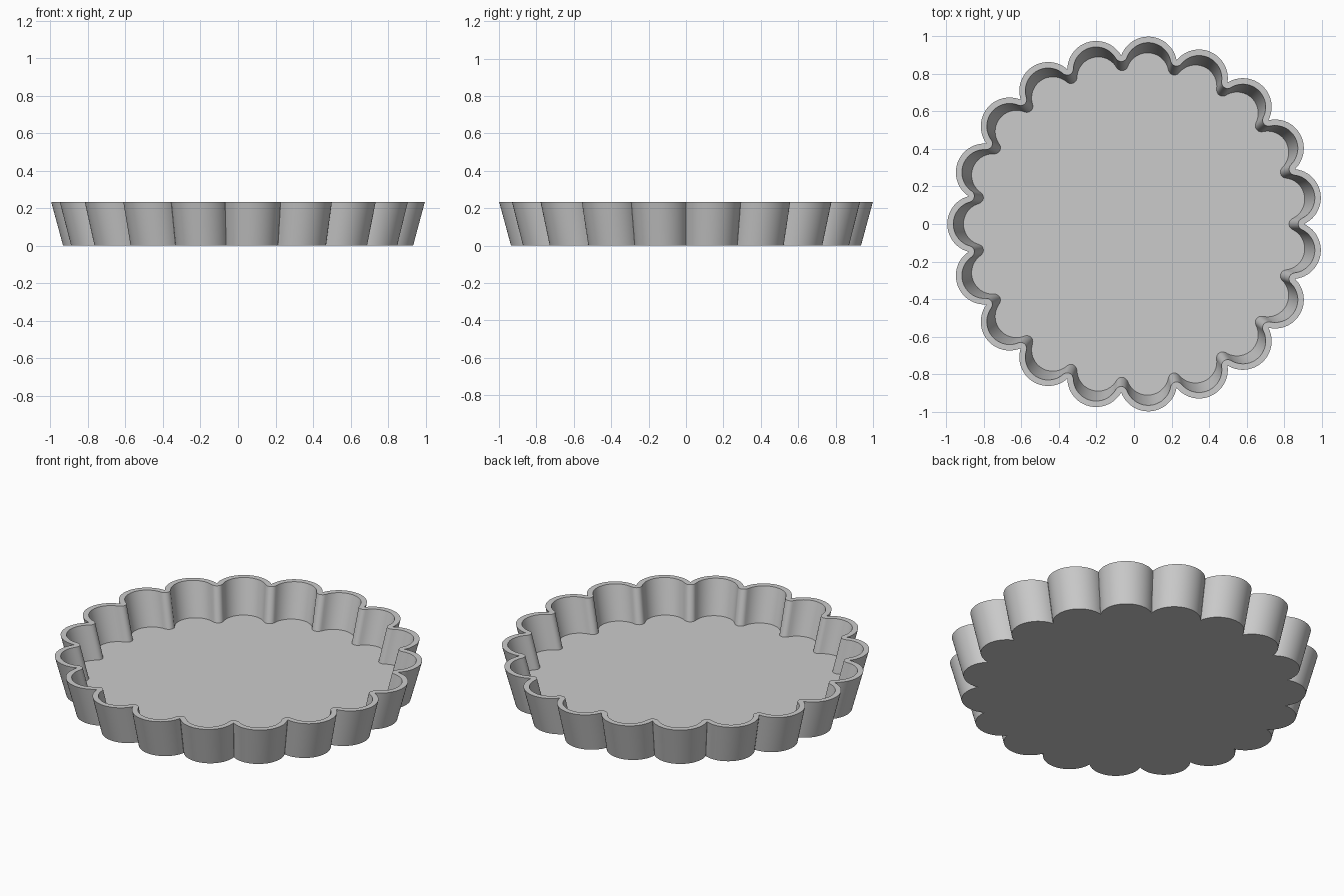
import bpy, bmesh, math
from mathutils import Vector

cube = bpy.data.objects.get("Cube")
if cube:
    bpy.data.objects.remove(cube, do_unlink=True)

LOBES = 19
HEIGHT, FLOOR = 0.232, 0.032
WALL = 0.032
TAPER = 0.937              # base outline relative to the rim
CENTRE, RADIUS = 0.848, 0.1535
SPREAD = math.radians(74.5)  # half the arc of one lobe
STEP = math.tau / LOBES
SHIFT = 0.006              # centres the odd number of lobes


def polar(angle, length):
    return Vector((math.cos(angle), math.sin(angle))) * length


def outline(z, inset):
    """Scalloped ring at height z, offset inwards with rounded inner cusps."""
    scale = TAPER + (1 - TAPER) * z / HEIGHT
    points = []
    for i in range(LOBES):
        mid = (i + 0.5) * STEP
        centre = polar(mid, CENTRE * scale)
        # Round lobe
        for k in range(25):
            a = mid - SPREAD + 2 * SPREAD * k / 24
            points.append(centre + polar(a, RADIUS * scale - inset))
        # Rounded column where two lobes meet
        cusp = centre + polar(mid + SPREAD, RADIUS * scale)
        for k in range(1, 10):
            a = mid + SPREAD + (STEP - 2 * SPREAD) * k / 10
            points.append(cusp - polar(a, inset))
    return [(p.x + SHIFT, p.y, z) for p in points]


# One closed shell: base, outer wall, rim, inner wall, floor
bm = bmesh.new()
sections = [(0, 0), (HEIGHT, 0), (HEIGHT, WALL), (FLOOR, WALL)]
rings = [[bm.verts.new(p) for p in outline(z, inset)] for z, inset in sections]
count = len(rings[0])
for low, high in zip(rings, rings[1:]):
    for i in range(count):
        j = (i + 1) % count
        bm.faces.new((low[i], low[j], high[j], high[i]))
bm.faces.new(reversed(rings[0]))
bm.faces.new(rings[-1])
bmesh.ops.remove_doubles(bm, verts=bm.verts, dist=0.0005)
bmesh.ops.recalc_face_normals(bm, faces=bm.faces)

mesh = bpy.data.meshes.new("fluted_tart_pan")
bm.to_mesh(mesh)
bm.free()
pan = bpy.data.objects.new("fluted_tart_pan", mesh)
bpy.context.collection.objects.link(pan)

# Plain grey metal
grey = bpy.data.materials.new("grey")
grey.use_nodes = True
grey.diffuse_color = (0.6, 0.6, 0.6, 1)
grey.node_tree.nodes["Principled BSDF"].inputs["Base Color"].default_value = (0.6, 0.6, 0.6, 1)
mesh.materials.append(grey)

bpy.ops.object.select_all(action="DESELECT")
pan.select_set(True)
bpy.context.view_layer.objects.active = pan
bpy.ops.object.shade_smooth_by_angle(angle=math.radians(30))
